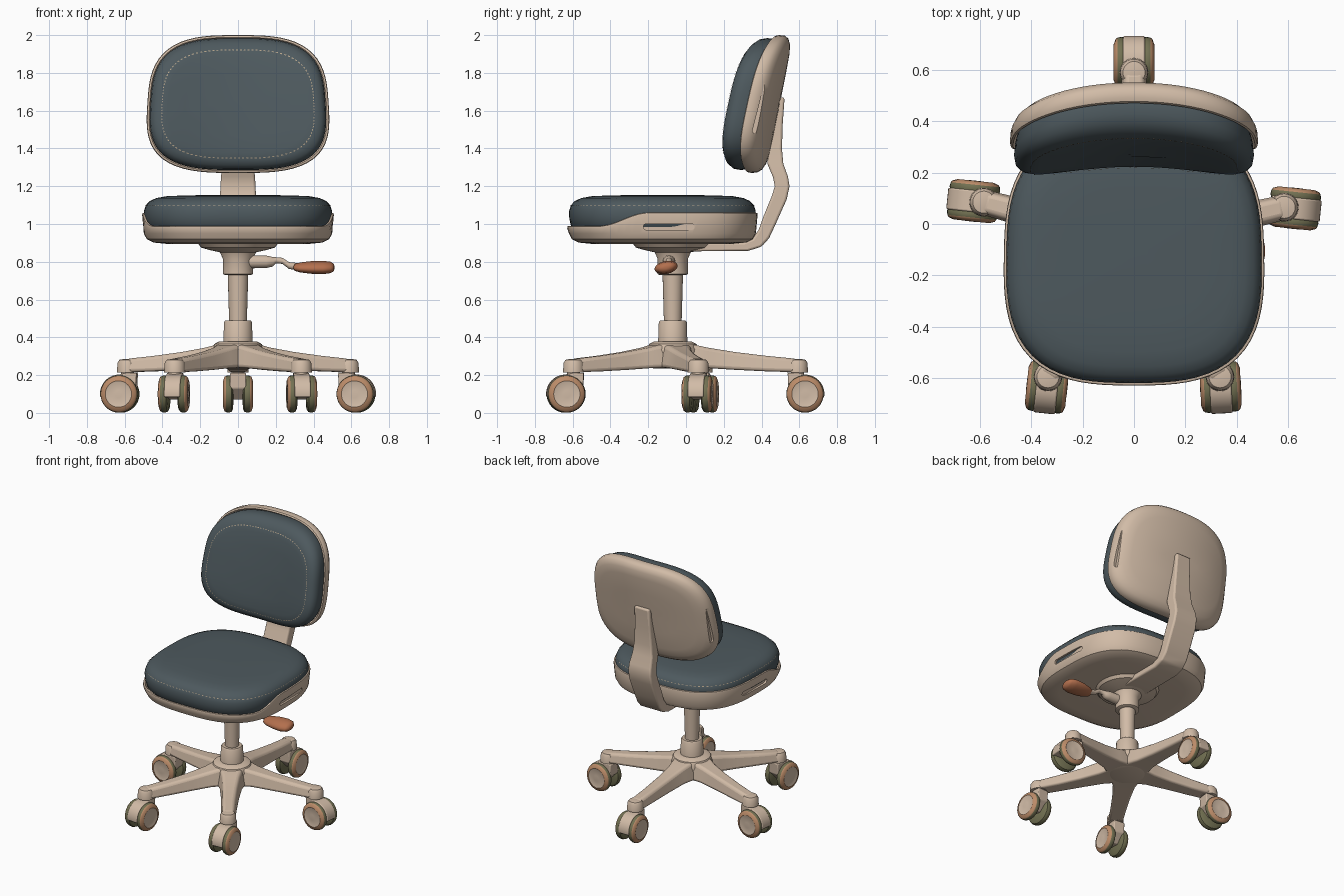
import bpy, bmesh
from math import sin, cos, pi, radians, atan2, hypot
from mathutils import Vector, Matrix

if "Cube" in bpy.data.objects:
    bpy.data.objects.remove(bpy.data.objects["Cube"])


def material(name, rgb):
    m = bpy.data.materials.new(name)
    m.use_nodes = True
    m.diffuse_color = (*rgb, 1)
    bsdf = m.node_tree.nodes["Principled BSDF"]
    bsdf.inputs["Base Color"].default_value = (*rgb, 1)
    bsdf.inputs["Roughness"].default_value = 0.6
    return m


BEIGE = material("beige plastic", (0.64, 0.50, 0.385))
FABRIC = material("slate fabric", (0.075, 0.10, 0.112))
OLIVE = material("olive rubber", (0.17, 0.165, 0.085))
COPPER = material("copper ring", (0.50, 0.26, 0.14))
RUST = material("rust grip", (0.45, 0.16, 0.075))
THREAD = material("tan thread", (0.45, 0.36, 0.25))


def finish(ob, angle=35):
    bpy.ops.object.select_all(action='DESELECT')
    ob.select_set(True)
    bpy.context.view_layer.objects.active = ob
    bpy.ops.object.shade_smooth_by_angle(angle=radians(angle))


def loft(name, rings, mats, bands=None, bevel=0, frame=Matrix(), angle=35):
    """Skin closed rings of points, capping both ends; bands gives a material per strip."""
    bm = bmesh.new()
    rows = [[bm.verts.new(frame @ Vector(p)) for p in ring] for ring in rings]
    n = len(rows[0])
    bm.faces.new(rows[0])
    bm.faces.new(rows[-1]).material_index = bands[-1] if bands else 0
    for k, (a, b) in enumerate(zip(rows, rows[1:])):
        for i in range(n):
            j = (i + 1) % n
            f = bm.faces.new((a[i], a[j], b[j], b[i]))
            f.material_index = bands[k] if bands else 0
    bmesh.ops.recalc_face_normals(bm, faces=bm.faces)
    me = bpy.data.meshes.new(name)
    bm.to_mesh(me)
    bm.free()
    ob = bpy.data.objects.new(name, me)
    bpy.context.collection.objects.link(ob)
    for m in mats:
        me.materials.append(m)
    if bevel:
        mod = ob.modifiers.new("soft edges", 'BEVEL')
        mod.width, mod.segments = bevel, 3
    finish(ob, angle)
    return ob


def lathe(name, profile, mats, bands=None, frame=Matrix(), sides=40):
    """Turn (radius, height) points about the local z axis."""
    rings = [[(r * cos(2 * pi * i / sides), r * sin(2 * pi * i / sides), z)
              for i in range(sides)] for r, z in profile]
    return loft(name, rings, mats, bands, frame=frame)


def outline(hw, hh, inset, n=3.0, count=80):
    """Rounded-square outline with half sizes reduced by an inset."""
    pts = []
    for i in range(count):
        c, s = cos(2 * pi * i / count), sin(2 * pi * i / count)
        r = (abs(c) ** n + abs(s) ** n) ** (-1 / n)
        pts.append(((hw - inset) * c * r, (hh - inset) * s * r))
    return pts


def seat_ring(z, inset, count=80, rim=None):
    ring = []
    for u, v in outline(0.508, 0.505, inset, 2.9, count):
        t = min(max((v + 0.33) / 0.25, 0), 1)
        lift = 0.07 * t * t * (3 - 2 * t) if rim else 0
        ring.append((u * (1 - 0.03 * v), v - 0.125, z + lift))
    return ring


def back_ring(d, inset, count=80):
    ring = []
    for u, v in outline(0.48, 0.365, inset, 3.1, count):
        x = u * (1 - 0.13 * v)
        ring.append((x, d + 0.2 * v - 0.35 * x * x, 1.635 + v))
    return ring


def stitches(name, ring, a, b):
    """Thin dashes between two neighbouring outlines."""
    p, q = ring(*a, count=240), ring(*b, count=240)
    verts, faces = [], []
    for i in range(0, 240, 2):
        faces.append(range(len(verts), len(verts) + 4))
        verts += [p[i], p[i + 1], q[i + 1], q[i]]
    me = bpy.data.meshes.new(name)
    me.from_pydata(verts, [], [tuple(f) for f in faces])
    me.materials.append(THREAD)
    bpy.context.collection.objects.link(bpy.data.objects.new(name, me))


def cut_slot(target, x, y, z, length, tilt):
    """Recess a long rounded slot in both sides of a shell."""
    for side in (-1, 1):
        pts = []
        for i in range(16):
            a = 2 * pi * (i + 0.5) / 16
            pts.append((0.016 * cos(a) + (length / 2 if cos(a) > 0 else -length / 2),
                        0.016 * sin(a)))
        c, s = cos(tilt), sin(tilt)
        rings = [[(side * xx, y + a * c - b * s, z + a * s + b * c) for a, b in pts]
                 for xx in (x - 0.02, x + 0.06)]
        cutter = loft("slot_cutter", rings, [BEIGE])
        cutter.hide_render = True
        mod = target.modifiers.new("slot", 'BOOLEAN')
        mod.operation, mod.object, mod.solver = 'DIFFERENCE', cutter, 'EXACT'
        bpy.context.view_layer.objects.active = target
        bpy.ops.object.modifier_apply(modifier=mod.name)
        bpy.data.objects.remove(cutter)
    finish(target)


# Seat: shell with a rim that rises toward the back, and a padded cushion
shell = [seat_ring(z, i) for z, i in
         ((0.895, 0.4), (0.895, 0.13), (0.902, 0.06), (0.92, 0.025), (0.95, 0.01))]
shell += [seat_ring(z, i, rim=True) for z, i in
          ((0.978, 0.001), (0.988, 0.003), (0.99, 0.012), (0.955, 0.03), (0.955, 0.4))]
seat_shell = loft("seat_shell", shell, [BEIGE])
cut_slot(seat_shell, 0.505, -0.09, 0.985, 0.24, 0)
loft("seat_cushion", [seat_ring(z, i) for z, i in
     ((0.965, 0.04), (0.985, 0.022), (1.03, 0.012), (1.07, 0.011), (1.1, 0.021), (1.122, 0.042),
      (1.137, 0.075), (1.147, 0.13), (1.152, 0.24), (1.153, 0.45))], [FABRIC], angle=60)
stitches("seat_stitching", seat_ring, (1.094, 0.016), (1.098, 0.0175))

# Backrest: curved, leaning shell and cushion
back_shell = loft("backrest_shell", [back_ring(d, i) for d, i in
     ((0.497, 0.34), (0.497, 0.22), (0.495, 0.1), (0.488, 0.05), (0.472, 0.018), (0.45, 0.003),
      (0.42, 0), (0.405, 0.003), (0.4, 0.012), (0.43, 0.03), (0.43, 0.18), (0.43, 0.34))], [BEIGE])
cut_slot(back_shell, 0.475, 0.4, 1.62, 0.26, 1.32)
loft("backrest_cushion", [back_ring(d, i) for d, i in
     ((0.435, 0.34), (0.435, 0.03), (0.4, 0.02), (0.36, 0.016), (0.325, 0.022), (0.298, 0.042),
      (0.282, 0.07), (0.274, 0.11), (0.269, 0.2), (0.267, 0.34))], [FABRIC], angle=60)
stitches("backrest_stitching", back_ring, (0.277, 0.076), (0.275, 0.081))

# Bent bracket: inner edge (y, z), outer edge (y, z), half width
bends = ((0.0, 0.9, 0.0, 0.855, 0.095), (0.3, 0.9, 0.33, 0.858, 0.095),
         (0.35, 0.92, 0.40, 0.88, 0.095), (0.385, 0.97, 0.44, 0.925, 0.095),
         (0.41, 1.04, 0.475, 1.0, 0.095), (0.455, 1.15, 0.533, 1.13, 0.095),
         (0.47, 1.2, 0.548, 1.2, 0.093), (0.46, 1.25, 0.54, 1.25, 0.09),
         (0.43, 1.32, 0.515, 1.32, 0.082), (0.44, 1.4, 0.508, 1.4, 0.072),
         (0.46, 1.53, 0.512, 1.53, 0.064), (0.475, 1.67, 0.522, 1.67, 0.06))
loft("back_bracket", [[(-w, a, b), (w, a, b), (w, c, d), (-w, c, d)]
     for a, b, c, d, w in bends], [BEIGE], bevel=0.012, angle=40)

# Central column, turned about the base centre
centre = Matrix.Translation((0, -0.07, 0))
lathe("seat_mount", [(0.07, 0.73), (0.08, 0.735), (0.08, 0.815), (0.095, 0.85), (0.15, 0.862),
      (0.195, 0.875), (0.215, 0.9)], [BEIGE], frame=centre)
lathe("gas_column", [(0.046, 0.45), (0.055, 0.76)], [BEIGE], frame=centre)
lathe("column_collar", [(0.078, 0.36), (0.074, 0.48), (0.067, 0.49), (0.03, 0.49)],
      [BEIGE], frame=centre)
lathe("base_hub", [(0.1, 0.235), (0.135, 0.245), (0.14, 0.335), (0.125, 0.365), (0.1, 0.378),
      (0.06, 0.38)], [BEIGE], frame=centre)

# Height lever: bent rod with a flattened grip
rod = ((0.05, 0.8, 0.035), (0.15, 0.8, 0.033), (0.185, 0.8, 0.025), (0.2, 0.808, 0.016),
       (0.235, 0.805, 0.016), (0.27, 0.78, 0.018), (0.35, 0.77, 0.02))
loft("lever_rod", [[(x, -0.09 + r * cos(a * pi / 8), z + r * sin(a * pi / 8))
     for a in range(16)] for x, z, r in rod], [BEIGE], angle=50)
grip = ((0.295, 0.25), (0.3, 0.5), (0.33, 0.75), (0.39, 0.95), (0.45, 1), (0.49, 0.85),
        (0.507, 0.55), (0.511, 0.2))
loft("lever_grip", [[(x, 0.062 * s * cos(a * pi / 12), 0.034 * s * sin(a * pi / 12))
     for a in range(24)] for x, s in grip], [RUST], angle=60,
     frame=Matrix.Translation((0, -0.105, 0.77)) @ Matrix.Rotation(0.2, 4, 'X'))

# Five arms and casters: arm end x, y and the caster's rolling direction
feet = (("back", 0, 0.59, 90), ("left", 0.585, 0.065, -6), ("right", -0.585, 0.085, 174),
        ("front_left", 0.335, -0.595, -87), ("front_right", -0.335, -0.595, -96))
arm = ((0, 0.1, 0.24, 0.37), (0.1, 0.1, 0.24, 0.362), (0.17, 0.078, 0.237, 0.345),
       (0.3, 0.064, 0.228, 0.322), (0.45, 0.056, 0.22, 0.302), (0.6, 0.052, 0.215, 0.286))
wheel = ((0.03, 0.024), (0.08, 0.026), (0.094, 0.034), (0.099, 0.048), (0.096, 0.064),
         (0.09, 0.072), (0.07, 0.079), (0.066, 0.077), (0.02, 0.08))
for name, x, y, swivel in feet:
    dx, dy = x, y + 0.07
    reach = hypot(dx, dy)
    radial = centre @ Matrix.Rotation(atan2(dy, dx), 4, 'Z')
    loft(name + "_arm", [[(r * reach / 0.6, -w, lo), (r * reach / 0.6, w, lo),
         (r * reach / 0.6, w * 0.72, hi), (r * reach / 0.6, -w * 0.72, hi)]
         for r, w, lo, hi in arm], [BEIGE], bevel=0.018, angle=50)
    bpy.context.object.matrix_world = radial
    foot = Matrix.Translation((x, y, 0))
    lathe(name + "_arm_end", [(0.03, 0.212), (0.056, 0.215), (0.053, 0.265), (0.043, 0.281),
          (0.02, 0.285)], [BEIGE], frame=foot, sides=28)
    lathe(name + "_stem", [(0.035, 0.15), (0.035, 0.23)], [BEIGE], frame=foot, sides=20)
    # Hood between the twin wheels
    hub = foot @ Matrix.Rotation(radians(swivel), 4, 'Z') @ Matrix.Translation((0.04, 0, 0.1))
    side = [(0.103 * cos(a * pi / 20), 0.103 * sin(a * pi / 20)) for a in range(-1, 11)]
    side += [(-0.04, 0.112), (-0.092, 0.112), (-0.088, 0.03), (-0.03, -0.03)]
    loft(name + "_caster_hood", [[(a, w, b) for a, b in side] for w in (-0.042, 0.042)],
         [BEIGE], bevel=0.006, frame=hub)
    # Twin wheels: rubber tread, coloured ring, plain hub cap
    for s, tag in ((-1, "_wheel_a"), (1, "_wheel_b")):
        lathe(name + tag, wheel, [OLIVE, COPPER, BEIGE], [0, 0, 0, 0, 1, 1, 2, 2],
              frame=hub @ Matrix.Rotation(-s * pi / 2, 4, 'X'), sides=32)
